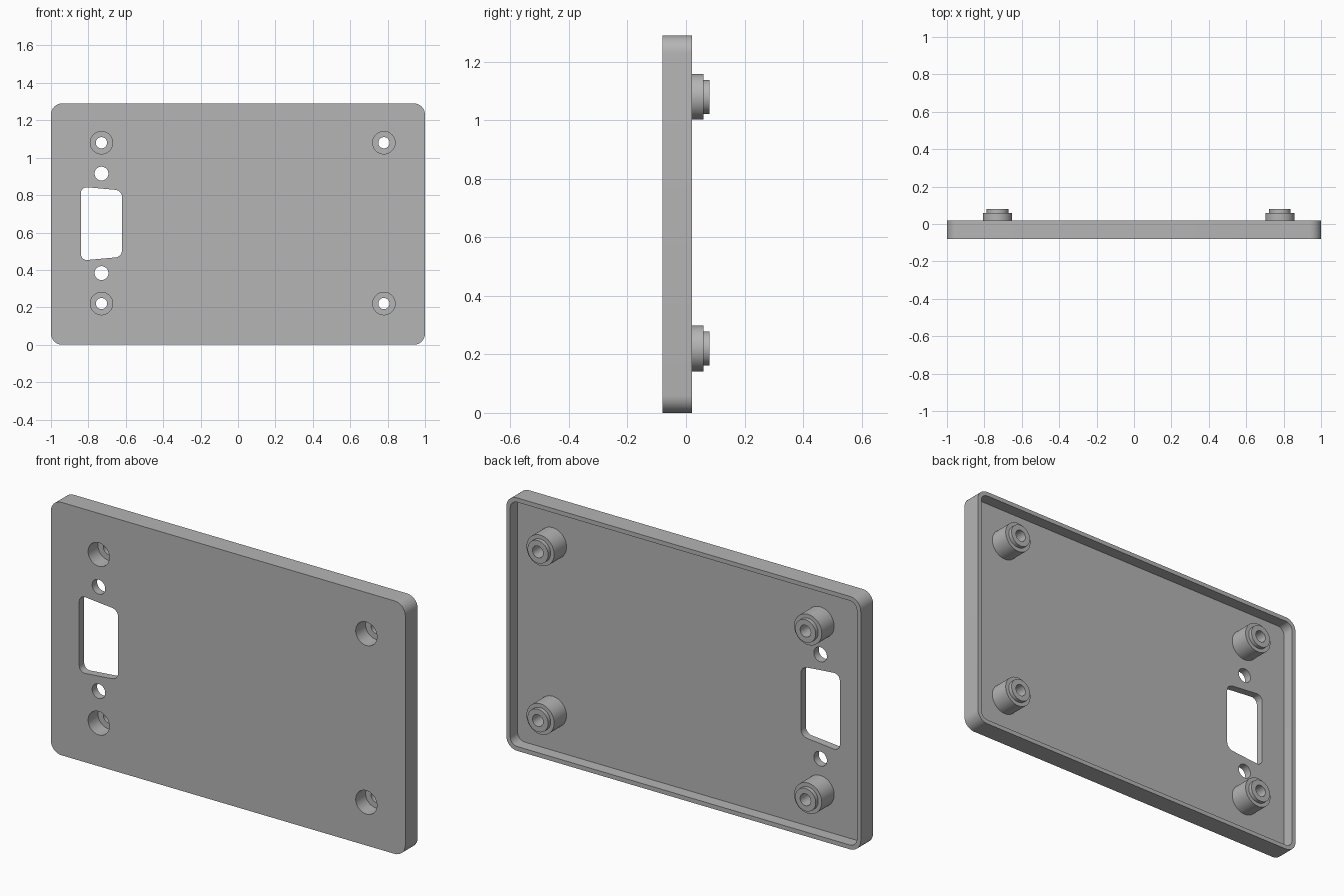
import bpy, bmesh, math
from mathutils import Matrix, Vector

cube = bpy.data.objects.get("Cube")
if cube:
    bpy.data.objects.remove(cube, do_unlink=True)

grey = bpy.data.materials.new("plain grey")
grey.use_nodes = True
colour = (0.46, 0.46, 0.46, 1)
grey.diffuse_color = colour
grey.node_tree.nodes["Principled BSDF"].inputs["Base Color"].default_value = colour

FRONT, FLOOR, RIM = -0.08, -0.04, 0.02
HEIGHT, WALL = 1.29, 0.022
PORT_X = -0.73
POSTS = [(x, z) for x in (PORT_X, 0.78) for z in (0.22, 1.08)]


def finish(bm, name):
    bmesh.ops.recalc_face_normals(bm, faces=bm.faces)
    mesh = bpy.data.meshes.new(name)
    bm.to_mesh(mesh)
    bm.free()
    mesh.materials.append(grey)
    obj = bpy.data.objects.new(name, mesh)
    bpy.context.collection.objects.link(obj)
    return obj


def prism(name, corners, radius, y0, y1):
    """Extrude an x-z outline with rounded corners from y0 to y1."""
    bm = bmesh.new()
    verts = [bm.verts.new((x, y0, z)) for x, z in corners]
    bm.faces.new(verts)
    if radius:
        bmesh.ops.bevel(bm, geom=verts, offset=radius, segments=8,
                        profile=0.5, affect='VERTICES')
    grown = bmesh.ops.extrude_face_region(bm, geom=bm.faces[:])["geom"]
    bmesh.ops.translate(bm, vec=(0, y1 - y0, 0),
                        verts=[v for v in grown if isinstance(v, bmesh.types.BMVert)])
    return finish(bm, name)


def rectangle(inset):
    w, lo, hi = 1 - inset, inset, HEIGHT - inset
    return [(-w, lo), (w, lo), (w, hi), (-w, hi)]


def circle(x, z, r, n=48):
    return [(x + r * math.cos(math.tau * i / n), z + r * math.sin(math.tau * i / n))
            for i in range(n)]


def smooth(obj):
    for p in obj.data.polygons:
        p.use_smooth = True
    obj.data.set_sharp_from_angle(angle=math.radians(30))


# Shallow tray with rounded corners
panel = prism("panel", rectangle(0), 0.06, FRONT, RIM)
cutters = [prism("pocket_cutter", rectangle(WALL), 0.04, FLOOR, RIM + 0.1)]

# Tapered connector opening, its two screw holes, and the post openings
port = [(-0.84, 0.45), (-0.62, 0.47), (-0.62, 0.825), (-0.84, 0.845)]
cutters.append(prism("port_cutter", port, 0.035, FRONT - 0.1, RIM))
holes = [(PORT_X, 0.383, 0.037), (PORT_X, 0.915, 0.037)]
holes += [(x, z, 0.06) for x, z in POSTS]
for x, z, r in holes:
    cutters.append(prism("hole_cutter", circle(x, z, r), 0, FRONT - 0.1, RIM))

for cutter in cutters:
    cutter.hide_render = True
    mod = panel.modifiers.new("cut", 'BOOLEAN')
    mod.operation = 'DIFFERENCE'
    mod.solver = 'EXACT'
    mod.object = cutter
graph = bpy.context.evaluated_depsgraph_get()
baked = bpy.data.meshes.new_from_object(panel.evaluated_get(graph))
panel.modifiers.clear()
panel.data = baked
for cutter in cutters:
    bpy.data.objects.remove(cutter, do_unlink=True)
smooth(panel)

# Stepped hollow posts, turned from one profile of (radius, y)
profile = [(0.078, FLOOR), (0.078, 0.06), (0.058, 0.06), (0.058, 0.08),
           (0.03, 0.08), (0.03, 0.0), (0.06, 0.0), (0.06, FLOOR)]
for i, (x, z) in enumerate(POSTS):
    bm = bmesh.new()
    ring = [bm.verts.new((r, y, 0)) for r, y in profile]
    edges = [bm.edges.new(pair) for pair in zip(ring, ring[1:])]
    bmesh.ops.spin(bm, geom=ring + edges, cent=(0, 0, 0), axis=(0, 1, 0),
                   angle=math.tau, steps=48, use_merge=True)
    bmesh.ops.remove_doubles(bm, verts=bm.verts, dist=0.0001)
    bmesh.ops.transform(bm, matrix=Matrix.Translation(Vector((x, 0, z))), verts=bm.verts)
    smooth(finish(bm, f"mounting_post_{i + 1}"))
